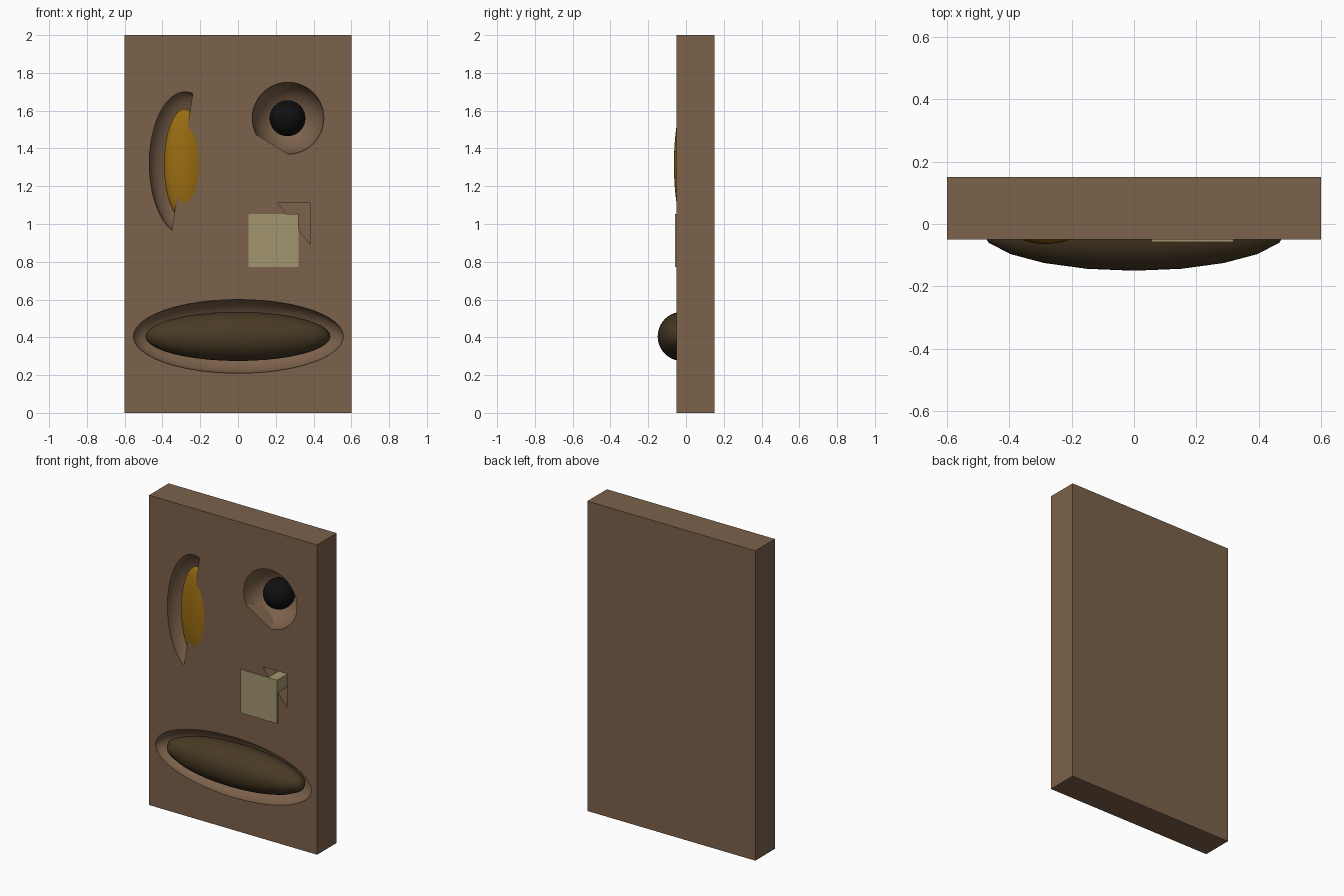
import bpy, bmesh
from mathutils import Vector, Matrix

if "Cube" in bpy.data.objects:
    bpy.data.objects.remove(bpy.data.objects["Cube"])

FACE = -0.05  # y of the slab's front face


def material(name, rgb):
    m = bpy.data.materials.new(name)
    m.diffuse_color = (*rgb, 1)
    m.use_nodes = True
    m.node_tree.nodes["Principled BSDF"].inputs["Base Color"].default_value = m.diffuse_color
    return m


BROWN = material("brown", (0.20, 0.12, 0.07))
DARK = material("dark_brown", (0.065, 0.042, 0.018))
AMBER = material("amber", (0.32, 0.15, 0.006))
BLACK = material("black", (0.005, 0.005, 0.005))
KHAKI = material("khaki", (0.36, 0.30, 0.16))


def finish(name, bm, mat, smooth=False):
    bmesh.ops.recalc_face_normals(bm, faces=bm.faces[:])
    for f in bm.faces:
        f.smooth = smooth
    me = bpy.data.meshes.new(name)
    bm.to_mesh(me)
    bm.free()
    me.materials.append(mat)
    ob = bpy.data.objects.new(name, me)
    bpy.context.collection.objects.link(ob)
    return ob


def box(name, lo, hi, mat):
    bm = bmesh.new()
    bmesh.ops.create_cube(bm, size=1)
    lo, hi = Vector(lo), Vector(hi)
    for v in bm.verts:
        v.co = Vector((lo[i] if v.co[i] < 0 else hi[i]) for i in range(3))
    return finish(name, bm, mat)


def ellipsoid(name, centre, radii, mat, segs=32, rings=16, cut=None):
    bm = bmesh.new()
    bmesh.ops.create_uvsphere(
        bm, u_segments=segs, v_segments=rings, radius=1,
        matrix=Matrix.Translation(centre) @ Matrix.Diagonal((*radii, 1)))
    if cut:  # slice off the side the normal points to
        res = bmesh.ops.bisect_plane(
            bm, geom=bm.verts[:] + bm.edges[:] + bm.faces[:],
            plane_co=cut[0], plane_no=cut[1], clear_outer=True)
        edges = [e for e in res["geom_cut"] if isinstance(e, bmesh.types.BMEdge)]
        bmesh.ops.edgeloop_fill(bm, edges=edges)
    return finish(name, bm, mat, True)


def prism(name, profile, y0, y1, mat):
    bm = bmesh.new()
    f = bm.faces.new([bm.verts.new((x, y0, z)) for x, z in profile])
    ext = bmesh.ops.extrude_face_region(bm, geom=[f])
    verts = [g for g in ext["geom"] if isinstance(g, bmesh.types.BMVert)]
    bmesh.ops.translate(bm, vec=(0, y1 - y0, 0), verts=verts)
    return finish(name, bm, mat)


# Slab
slab = box("slab", (-0.6, FACE, 0), (0.6, 0.15, 2), BROWN)

# Recesses carved into the front face
c = FACE - 0.002
cutters = [
    ellipsoid("mouth_recess", (0.002, c, 0.405), (0.557, 0.15, 0.195), BROWN, 48, 24),
    ellipsoid("left_eye_recess", (-0.28, c, 1.32), (0.19, 0.12, 0.38), BROWN, 40, 24,
              cut=((-0.35, 0, 0.97), (0.72, 0, -0.11))),
    ellipsoid("right_eye_recess", (0.265, c, 1.56), (0.19, 0.19, 0.19), BROWN, 40, 24,
              cut=((0.095, 0, 1.475), (-0.105, 0, -0.17))),
    prism("nose_recess", [(0.21, 1.11), (0.385, 1.11), (0.385, 0.89)],
          -0.2, 0.1, BROWN),
]
bpy.context.view_layer.objects.active = slab
for cutter in cutters:
    cutter.hide_render = True
    mod = slab.modifiers.new(cutter.name, "BOOLEAN")
    mod.operation = "DIFFERENCE"
    mod.solver = "EXACT"
    mod.object = cutter
    bpy.ops.object.modifier_apply(modifier=mod.name)
    bpy.data.objects.remove(cutter, do_unlink=True)
bpy.ops.object.select_all(action="DESELECT")
slab.select_set(True)
bpy.ops.object.shade_smooth_by_angle(angle=0.5)

# Features set into the recesses
ellipsoid("mouth", (0, -0.02, 0.405), (0.49, 0.13, 0.13), DARK, 20, 20)
ellipsoid("left_eye", (-0.282, -0.014, 1.315), (0.11, 0.05, 0.295), AMBER)
ellipsoid("right_eye", (0.262, 0.045, 1.56), (0.095, 0.095, 0.095), BLACK)
box("nose", (0.056, -0.057, 0.773), (0.319, 0.1, 1.054), KHAKI)
